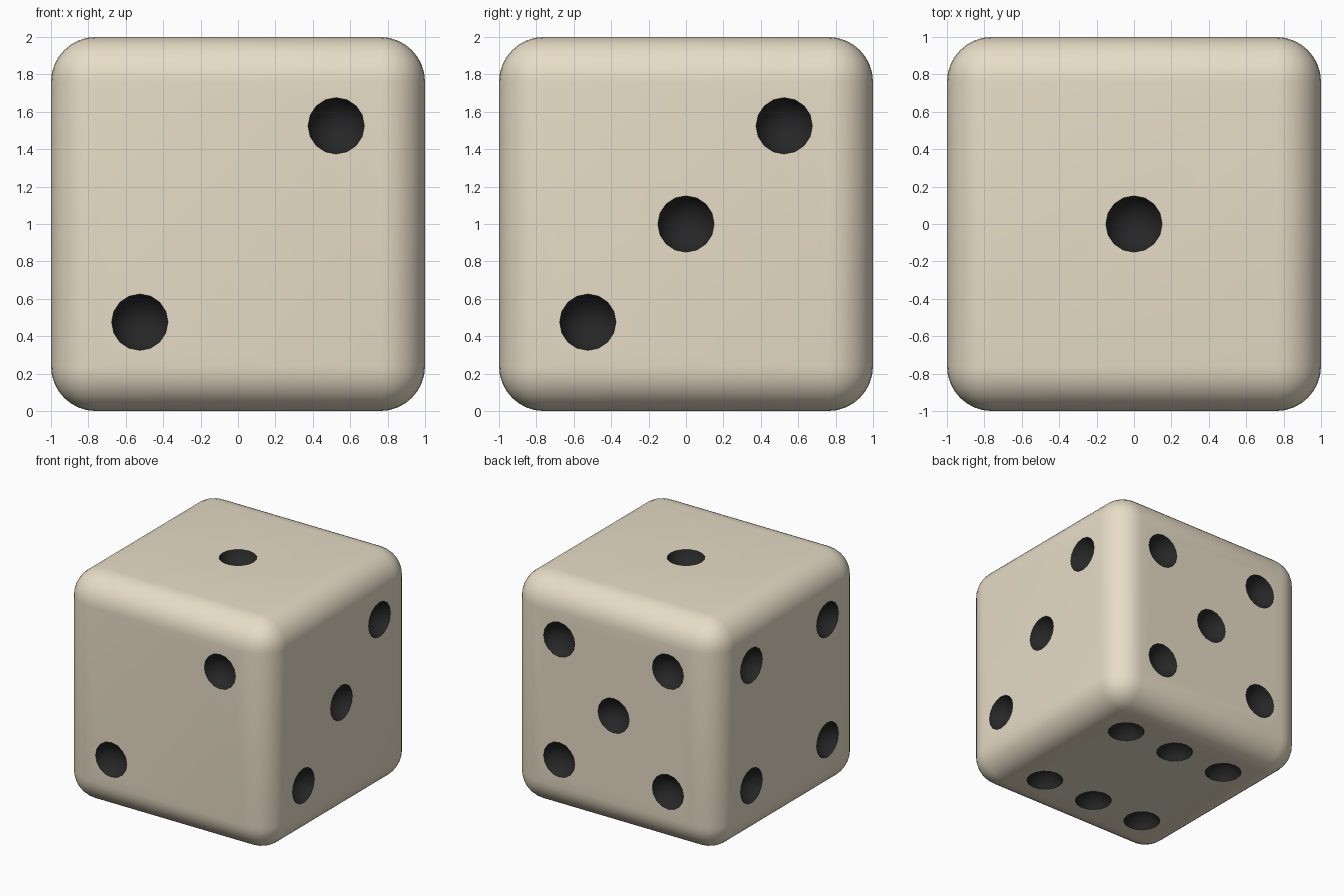
import bpy, bmesh
from mathutils import Vector, Matrix

if "Cube" in bpy.data.objects:
    bpy.data.objects.remove(bpy.data.objects["Cube"])

R = 0.24      # edge rounding
P = 0.525     # pip offset from face centre
SPHERE_R, LIFT = 0.16, 0.05   # dish sphere radius and height above the face


def material(name, color):
    m = bpy.data.materials.new(name)
    m.diffuse_color = color
    m.use_nodes = True
    m.node_tree.nodes["Principled BSDF"].inputs["Base Color"].default_value = m.diffuse_color
    return m


mats = [material("ivory", (0.80, 0.72, 0.57, 1)), material("pip_black", (0.02, 0.02, 0.02, 1))]


def make_object(name, bm):
    me = bpy.data.meshes.new(name)
    bm.to_mesh(me)
    bm.free()
    ob = bpy.data.objects.new(name, me)
    bpy.context.collection.objects.link(ob)
    for m in mats:
        me.materials.append(m)
    return ob


# rounded die body
bm = bmesh.new()
bmesh.ops.create_cube(bm, size=2, matrix=Matrix.Translation((0, 0, 1)))
bmesh.ops.bevel(bm, geom=bm.edges[:], offset=R, segments=8, profile=0.5, affect='EDGES')
for f in bm.faces:
    f.smooth = True
die = make_object("die_body", bm)

# pip layouts: (face normal, first axis, second axis, pip positions)
X, Y, Z = Vector((1, 0, 0)), Vector((0, 1, 0)), Vector((0, 0, 1))
corners = [(a, b) for a in (-1, 1) for b in (-1, 1)]
faces = [
    (Z, X, Y, [(0, 0)]),
    (-Y, X, Z, [(-1, -1), (1, 1)]),
    (X, Y, Z, [(-1, -1), (0, 0), (1, 1)]),
    (-X, Y, Z, corners),
    (Y, X, Z, corners + [(0, 0)]),
    (-Z, X, Y, corners + [(0, -1), (0, 1)]),
]

# spherical cutters for the pip dishes
bm = bmesh.new()
for n, u, v, spots in faces:
    rot = n.to_track_quat('Z', 'Y').to_matrix().to_4x4()
    for a, b in spots:
        pos = Z + n * (1 + LIFT) + (u * a + v * b) * P
        bmesh.ops.create_uvsphere(bm, u_segments=16, v_segments=12, radius=SPHERE_R,
                                  matrix=Matrix.Translation(pos) @ rot)
for f in bm.faces:
    f.smooth = True
    f.material_index = 1
cutter = make_object("pip_cutters", bm)
cutter.hide_render = True

# carve the pips, then remove the cutters
mod = die.modifiers.new("pips", 'BOOLEAN')
mod.operation = 'DIFFERENCE'
mod.solver = 'EXACT'
mod.object = cutter
bpy.context.view_layer.objects.active = die
die.select_set(True)
cutter.select_set(False)
bpy.ops.object.modifier_apply(modifier=mod.name)
bpy.data.objects.remove(cutter)
bpy.ops.object.shade_smooth_by_angle(angle=0.6)
